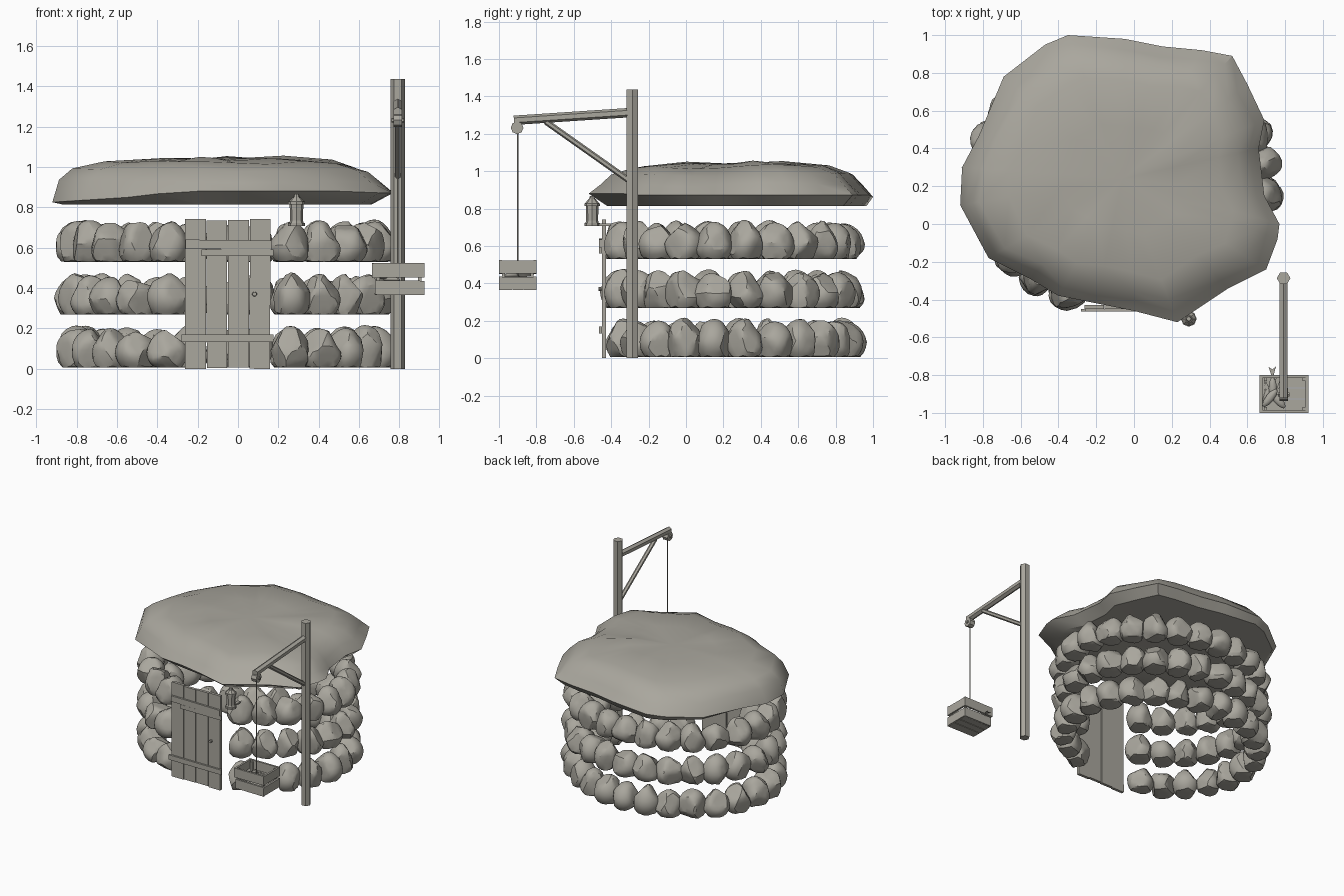
import bpy, bmesh, math, random
from mathutils import Vector, Matrix

if "Cube" in bpy.data.objects:
    bpy.data.objects.remove(bpy.data.objects["Cube"])

random.seed(7)
grey = bpy.data.materials.new("warm_grey")
grey.diffuse_color = (0.40, 0.385, 0.34, 1)
grey.use_nodes = True
grey.node_tree.nodes["Principled BSDF"].inputs["Base Color"].default_value = grey.diffuse_color


def finish(name, bm, angle=None):
    bmesh.ops.recalc_face_normals(bm, faces=bm.faces)
    me = bpy.data.meshes.new(name)
    bm.to_mesh(me)
    bm.free()
    me.materials.append(grey)
    ob = bpy.data.objects.new(name, me)
    bpy.context.collection.objects.link(ob)
    if angle:
        bpy.ops.object.select_all(action='DESELECT')
        ob.select_set(True)
        bpy.context.view_layer.objects.active = ob
        bpy.ops.object.shade_smooth_by_angle(angle=math.radians(angle))
    return ob


def box(bm, x0, x1, y0, y1, z0, z1, tilt=0.0):
    """Box between two corners, rolled slightly about y."""
    mat = (Matrix.Translation(((x0 + x1) / 2, (y0 + y1) / 2, (z0 + z1) / 2))
           @ Matrix.Rotation(tilt, 4, 'Y')
           @ Matrix.Diagonal((x1 - x0, y1 - y0, z1 - z0, 1)))
    bmesh.ops.create_cube(bm, size=1, matrix=mat)


def rod(bm, a, b, r0, r1=None, sides=6, roll=0.0):
    """Tapered prism from point a to point b."""
    a, b = Vector(a), Vector(b)
    d = b - a
    mat = (Matrix.Translation((a + b) / 2) @ d.to_track_quat('Z', 'Y').to_matrix().to_4x4()
           @ Matrix.Rotation(roll, 4, 'Z'))
    bmesh.ops.create_cone(bm, cap_ends=True, segments=sides, radius1=r0,
                          radius2=r0 if r1 is None else r1, depth=d.length, matrix=mat)


# Stone courses: rounded rocks with chipped planes, along an oval open at the door
CX, CY, A, B = -0.06, 0.228, 0.743, 0.625


def stone(bm, x, y, z, yaw):
    ball = bmesh.ops.create_icosphere(bm, subdivisions=3, radius=1)['verts']
    cuts = []
    for _ in range(10):
        n = Vector((random.uniform(-1, 1), random.uniform(-1, 1), random.uniform(-0.4, 0.8))).normalized()
        cuts.append((n, random.uniform(0.7, 0.92)))
    w, d = random.uniform(0.1, 0.114), random.uniform(0.1, 0.116)
    h = random.uniform(0.108, 0.122)
    for v in ball:
        for n, lim in cuts:
            over = v.co.dot(n) - lim
            if over > 0:
                v.co -= n * over
        taper = 1 - 0.13 * max(v.co.z, 0)
        v.co = Vector((v.co.x * w * taper, v.co.y * d * taper, (max(v.co.z, -0.73) + 0.73) * h))
        v.co = Matrix.Rotation(yaw, 3, 'Z') @ v.co + Vector((x, y, z))


path = [(CX + A * math.cos(t), CY + B * math.sin(t))
        for t in (2 * math.pi * i / 2000 - math.pi / 2 for i in range(2001))]
first = next(i for i, p in enumerate(path) if p[0] > 0.26)
last = max(i for i, p in enumerate(path) if p[0] < -0.35)
path = path[first:last + 1]
lengths = [0.0]
for p, q in zip(path, path[1:]):
    lengths.append(lengths[-1] + math.dist(p, q))
COUNT = 23
for row, base in enumerate((0.006, 0.268, 0.53)):
    bm = bmesh.new()
    for k in range(COUNT):
        want = lengths[-1] * k / (COUNT - 1)
        i = min(range(len(lengths)), key=lambda j: abs(lengths[j] - want))
        x, y = path[i]
        yaw = math.atan2((y - CY) / B ** 2, (x - CX) / A ** 2) + math.pi / 2
        stone(bm, x, y, base, yaw)
    finish("stone_course_%d" % (row + 1), bm, 28)

# Roof: irregular sharp-rimmed slab lofted from one outline, with a ledge on the left
outline = [(-.35, 1), (-.05, .98), (.15, .94), (.36, .92), (.52, .89), (.6, .74), (.69, .55),
           (.66, .4), (.69, .15), (.77, 0), (.76, -.08), (.70, -.24), (.5, -.34), (.23, -.52),
           (0, -.46), (-.2, -.42), (-.4, -.38), (-.55, -.29), (-.77, -.18), (-.92, .1),
           (-.91, .3), (-.82, .47), (-.69, .78), (-.47, .95)]
layers = [(0.5, .82), (0.87, .814), (1, .872), (0.93, .928),
          (0.85, .985), (0.71, 1.025), (0.38, 1.042)]
RIM = 2
bm = bmesh.new()
rings = []
for level, (s, z) in enumerate(layers):
    ring = []
    for x, y in outline:
        k, dz = s, 0
        if level == 1:
            k += 0.07 * max(0, -x) + 0.06 * max(0, y)
        elif level == RIM:
            dz = -0.045 * max(0, -x - .2) / 0.7 + (0.008 if y < -.3 else 0)
        elif level > RIM:
            k += random.uniform(-.012, .012)
            dz = random.uniform(-.006, .006) + 0.01 * math.sin(5 * x + 1) * math.cos(6 * y)
            if x < -.7 and level < 5:
                k += 0.025
        ring.append(bm.verts.new((CX + (x - CX) * k, .24 + (y - .24) * k, z + dz)))
    rings.append(ring)
N = len(outline)
for lo, hi in zip(rings, rings[1:]):
    for i in range(N):
        j = (i + 1) % N
        bm.faces.new((lo[i], lo[j], hi[j], hi[i]))
for ring, z in ((rings[0], .825), (rings[-1], 1.04)):
    mid = bm.verts.new((CX, .24, z))
    for i in range(N):
        bm.faces.new((ring[i], ring[(i + 1) % N], mid))
finish("roof_slab", bm, 35)

# Door: four planks, two battens, knob
bm = bmesh.new()
for x0, x1, z0, z1 in ((-.262, -.158, 0, .742), (-.155, -.055, .004, .735),
                       (-.049, .055, .006, .738), (.058, .16, 0, .742)):
    box(bm, x0, x1, -.45, -.428, z0, z1, random.uniform(-.003, .003))
finish("door_planks", bm)
bm = bmesh.new()
box(bm, -.26, .165, -.464, -.45, .592, .638, .01)
box(bm, -.18, .175, -.464, -.45, .56, .592)
box(bm, -.28, .175, -.464, -.45, .132, .17)
finish("door_battens", bm)
bm = bmesh.new()
rod(bm, (.082, -.45, .37), (.082, -.468, .37), .012, .01, 10)
finish("door_knob", bm, 30)

# Hoist: post, arm, brace, pulley, rope
PX, PY = .792, -.287
bm = bmesh.new()
rod(bm, (PX, PY, 0), (PX, PY, 1.437), .036, None, 6, math.pi / 2)
finish("hoist_post", bm)
bm = bmesh.new()
rod(bm, (PX, PY, 1.314), (PX, -.92, 1.272), .025)
finish("hoist_arm", bm)
bm = bmesh.new()
rod(bm, (PX, PY - .01, .945), (PX, -.75, 1.265), .016)
finish("hoist_brace", bm)
bm = bmesh.new()
rod(bm, (PX - .022, -.903, 1.232), (PX + .022, -.903, 1.232), .034, None, 8)
rod(bm, (PX - .03, -.903, 1.232), (PX + .03, -.903, 1.232), .012, None, 6)
finish("pulley", bm)
bm = bmesh.new()
rod(bm, (PX, -.9, 1.24), (PX, -.9, .40), .004)
finish("rope", bm)

# Crate: two slats per side, floor boards, corner posts
bm = bmesh.new()
for z0, z1, x0 in ((.366, .437, .678), (.452, .524, .664)):
    for y in (-1.0, -.815):
        box(bm, x0, .924, y, y + .015, z0, z1, random.uniform(-.012, .012))
    for x in (x0, .909):
        box(bm, x, x + .015, -.988, -.812, z0 + .002, z1 - .002)
for i in range(3):
    box(bm, .678, .917, -.985 + i * .06, -.93 + i * .06, .365, .38)
for x in (.687, .892):
    for y in (-.985, -.832):
        box(bm, x, x + .017, y, y + .017, .37, .515)
finish("crate", bm)

# Fish heaped in the crate, one tail poking out through the slats
bm = bmesh.new()
for x, y, z, yaw in ((.735, -.87, .45, 1.6), (.72, -.92, .46, .9), (.76, -.93, .44, 2.3), (.71, -.9, .43, 1.2)):
    place = Matrix.Translation((x, y, z)) @ Matrix.Rotation(yaw, 4, 'Z')
    bmesh.ops.create_uvsphere(bm, u_segments=10, v_segments=6, radius=1,
                              matrix=place @ Matrix.Diagonal((.06, .022, .016, 1)))
    tail = [bm.verts.new(place @ Vector(p)) for p in
            ((.05, 0, .004), (.115, .02, .002), (.10, 0, .003), (.115, -.02, .002))]
    bm.faces.new(tail[:3])
    bm.faces.new((tail[0], tail[2], tail[3]))
finish("fish", bm, 40)

# Lantern: base, glass body, cap and bracket
LX, LY = .29, -.502
bm = bmesh.new()
for z0, z1, r0, r1 in ((.708, .722, .042, .042), (.722, .735, .036, .032), (.735, .815, .032, .034),
                       (.815, .828, .042, .042), (.828, .85, .038, .02), (.85, .866, .016, .012)):
    rod(bm, (LX, LY, z0), (LX, LY, z1), r0, r1, 8)
box(bm, LX - .012, LX + .012, LY, -.40, .708, .72)
finish("lantern", bm)
